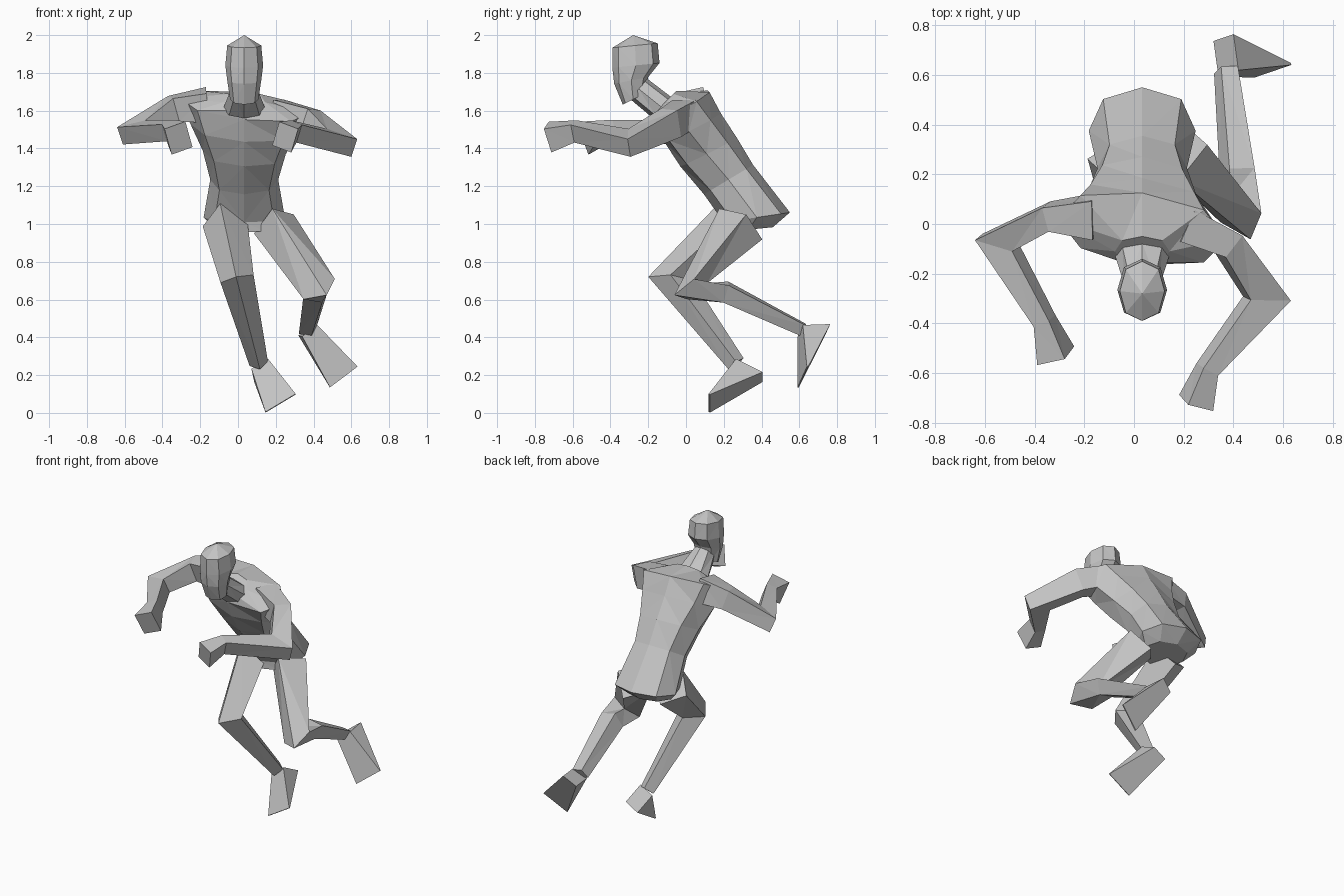
import bpy
import bmesh
from mathutils import Vector

old_cube = bpy.data.objects.get("Cube")
if old_cube:
    bpy.data.objects.remove(old_cube, do_unlink=True)

grey = bpy.data.materials.new("plain grey")
grey.use_nodes = True
grey.diffuse_color = (0.55, 0.55, 0.55, 1)
grey.node_tree.nodes["Principled BSDF"].inputs["Base Color"].default_value = grey.diffuse_color

middle = 0.033


def loft(name, rings):
    """Flat-shaded skin through rings of points, closed at both ends."""
    bm = bmesh.new()
    rings = [[bm.verts.new(point) for point in ring] for ring in rings]
    count = len(rings[0])
    for lower, upper in zip(rings, rings[1:]):
        for i in range(count):
            j = (i + 1) % count
            bm.faces.new((lower[i], lower[j], upper[j], upper[i]))
    bm.faces.new(rings[0])
    bm.faces.new(rings[-1])
    bmesh.ops.remove_doubles(bm, verts=bm.verts, dist=0.0005)
    bmesh.ops.triangulate(bm, faces=bm.faces)
    bmesh.ops.recalc_face_normals(bm, faces=bm.faces)
    mesh = bpy.data.meshes.new(name)
    bm.to_mesh(mesh)
    bm.free()
    mesh.materials.append(grey)
    part = bpy.data.objects.new(name, mesh)
    bpy.context.collection.objects.link(part)


def diamond(centre, across, along):
    """Four-sided cross-section."""
    return [centre + across, centre + along, centre - across, centre - along]


def trunk(name, sections):
    """Eight-sided sections on the body's middle plane, sloped forward and twisted."""
    rings = []
    for y, z, half_width, half_depth, slope, twist in sections:
        centre = Vector((middle, y, z))
        across = Vector((half_width, -twist, -twist))
        along = Vector((0, half_depth, half_depth * slope))
        main = diamond(centre, across, along)
        corners = diamond(centre, (across + along) * 0.73, (along - across) * 0.73)
        rings.append([point for pair in zip(main, corners) for point in pair])
    loft(name, rings)


def limb(name, joints, square=False):
    """Four-sided limb; its sections are mitred and aligned with the bend's hinge."""
    points = [Vector(joint[:3]) for joint in joints]
    bend = points[(len(points) - 1) // 2]
    hinge = (bend - points[0]).cross(points[-1] - bend).normalized()
    steps = [(b - a).normalized() for a, b in zip(points, points[1:])]
    rings = []
    for i, point in enumerate(points):
        direction = steps[max(i - 1, 0)] + steps[min(i, len(steps) - 1)]
        along = hinge.cross(direction).normalized()
        across = direction.cross(along).normalized()
        across *= joints[i][3]
        along *= joints[i][4]
        if square:
            across, along = across + along, along - across
        rings.append(diamond(point, across, along))
    loft(name, rings)


def foot(name, ankle, heel, toe, across):
    """Wedge from ankle and heel that widens to a thin toe edge."""
    ankle, heel, toe, across = map(Vector, (ankle, heel, toe, across))
    sole_edge = toe + (heel - ankle) * 0.05
    narrow = across * 0.55
    loft(name, [
        [ankle - narrow, ankle + narrow, heel + narrow, heel - narrow],
        [toe - across, toe + across, sole_edge + across, sole_edge - across],
    ])


# Torso from pelvis to neck: y, z, half width, half depth, slope, twist
trunk("torso", [
    (.33, .97, .15, .13, .1, 0),
    (.375, 1.035, .215, .175, .15, 0),
    (.225, 1.235, .18, .13, .6, 0),
    (.12, 1.38, .22, .15, .5, .01),
    (.035, 1.51, .285, .15, .5, .02),
    (-.02, 1.625, .34, .145, .5, .04),
    (-.11, 1.645, .11, .06, 1, 0),
])

# Neck and head, rising to the crown
trunk("neck", [
    (-.125, 1.615, .11, .05, 1.1, 0),
    (-.25, 1.715, .07, .045, 1.2, 0),
])
trunk("head", [
    (-.28, 1.66, .075, .055, .5, 0),
    (-.29, 1.76, .09, .09, .2, 0),
    (-.265, 1.84, .1, .125, .1, 0),
    (-.27, 1.945, .09, .12, .1, 0),
    (-.28, 2, 0, 0, 0, 0),
])

# Legs from hip to ankle: x, y, z, size along the hinge, size in the bend
limb("left_leg", [
    (.19, .29, 1, .12, .14),
    (.43, .025, .655, .1, .1),
    (.415, .21, .64, .08, .065),
    (.37, .62, .44, .055, .04),
])
limb("right_leg", [
    (-.07, .26, 1.015, .12, .13),
    (-.005, -.08, .71, .09, .12),
    (.11, .265, .26, .05, .05),
])

# Feet: ankle, heel, toe, half of the toe edge
foot("left_foot", (.38, .605, .435), (.36, .75, .44), (.56, .615, .19), (.073, .025, .055))
foot("right_foot", (.115, .265, .26), (.13, .405, .19), (.225, .12, .053), (.08, 0, .048))

# Arms from shoulder through elbow and wrist to the fist
limb("left_arm", [
    (.2, 0, 1.59, .07, .07),
    (.38, -.08, 1.535, .075, .055),
    (.535, -.3, 1.43, .05, .085),
    (.295, -.585, 1.49, .05, .035),
    (.25, -.72, 1.46, .068, .055),
], square=True)
limb("right_arm", [
    (-.16, .03, 1.63, .08, .08),
    (-.34, .03, 1.61, .065, .05),
    (-.55, -.075, 1.485, .05, .08),
    (-.36, -.39, 1.495, .048, .035),
    (-.315, -.53, 1.455, .075, .06),
], square=True)
